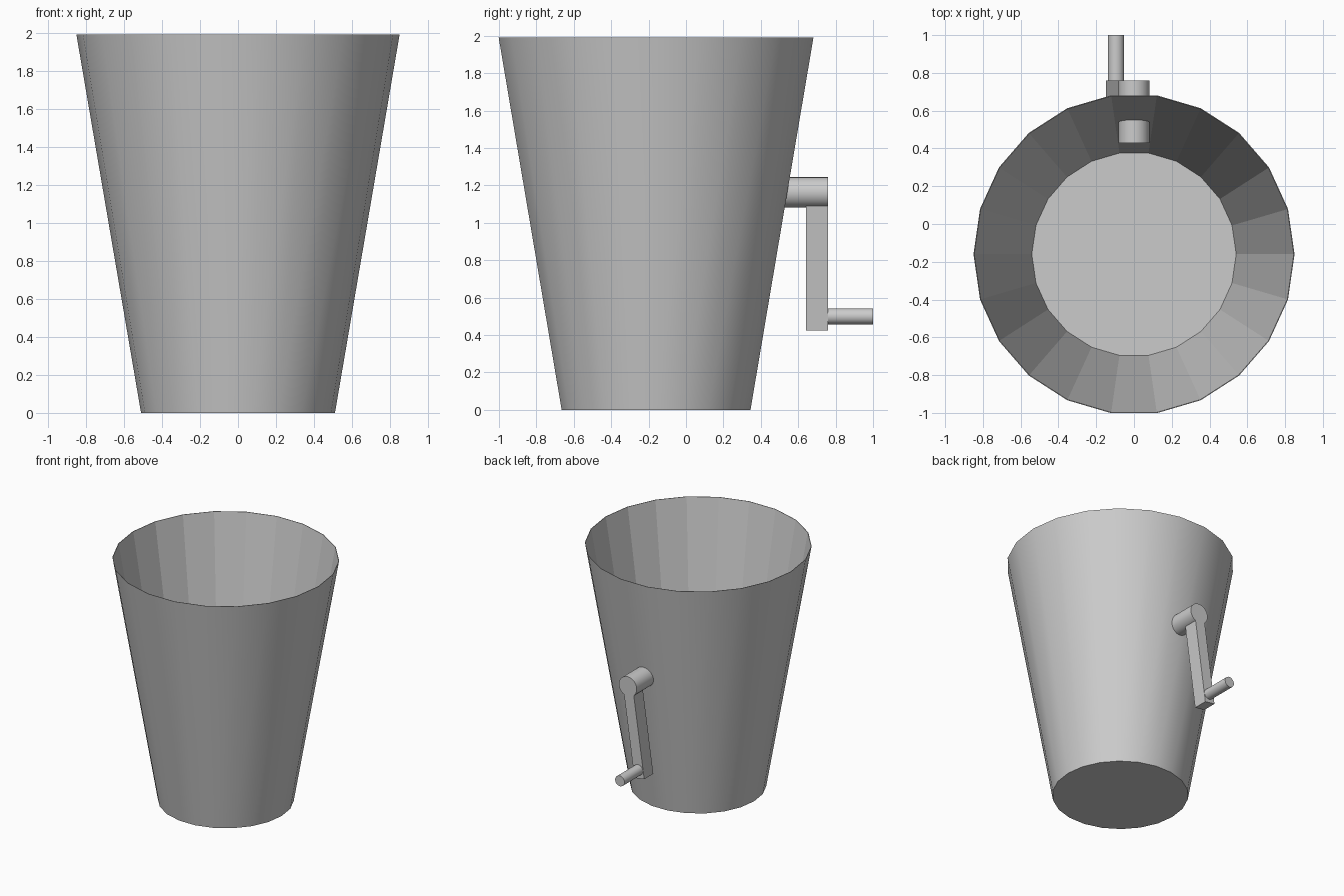
import bpy, bmesh, math
from mathutils import Matrix, Vector

if "Cube" in bpy.data.objects:
    bpy.data.objects.remove(bpy.data.objects["Cube"])

SIDES = 22


def finish(bm, name):
    mesh = bpy.data.meshes.new(name)
    bmesh.ops.recalc_face_normals(bm, faces=bm.faces)
    bm.to_mesh(mesh)
    bm.free()
    ob = bpy.data.objects.new(name, mesh)
    bpy.context.collection.objects.link(ob)
    return ob


def rod(name, x, z, radius, y0, y1, sides):
    # Smooth cylinder lying along y
    bm = bmesh.new()
    turn = (Matrix.Translation((x, (y0 + y1) / 2, z))
            @ Matrix.Rotation(math.radians(90), 4, 'X'))
    bmesh.ops.create_cone(bm, cap_ends=True, segments=sides, radius1=radius,
                          radius2=radius, depth=y1 - y0, matrix=turn)
    for f in bm.faces:
        f.smooth = len(f.verts) == 4
    return finish(bm, name)


# Bucket: smooth tapered outside, faceted inside, raised floor
bm = bmesh.new()
profile = [(0.51, 0.0), (0.85, 1.99), (0.846, 1.99), (0.541, 0.2)]
rings = []
for r, z in profile:
    ring = []
    for i in range(SIDES):
        a = 2 * math.pi * i / SIDES
        ring.append(bm.verts.new((r * math.cos(a), r * math.sin(a) - 0.16, z)))
    rings.append(ring)
for k in range(len(rings) - 1):
    for i in range(SIDES):
        j = (i + 1) % SIDES
        f = bm.faces.new((rings[k][i], rings[k][j],
                          rings[k + 1][j], rings[k + 1][i]))
        f.smooth = k == 0
bm.faces.new(rings[0])
bm.faces.new(rings[-1])
finish(bm, "bucket")

# Crank: axle through the wall and hand grip
axle_z, grip_x, grip_z = 1.163, -0.095, 0.5
rod("crank_axle", 0, axle_z, 0.082, 0.43, 0.76, 22)
rod("crank_grip", grip_x, grip_z, 0.043, 0.70, 1.0, 22)

# Crank arm: slanted bar from axle to grip
down = Vector((grip_x, 0, grip_z - axle_z))
length = down.length + 0.07
centre = Vector((0, 0.70, axle_z)) + down.normalized() * length / 2
tilt = math.atan2(-grip_x, axle_z - grip_z)
bm = bmesh.new()
bmesh.ops.create_cube(bm, size=1, matrix=Matrix.Translation(centre)
                      @ Matrix.Rotation(tilt, 4, 'Y')
                      @ Matrix.Diagonal((0.09, 0.119, length, 1)))
finish(bm, "crank_arm")
